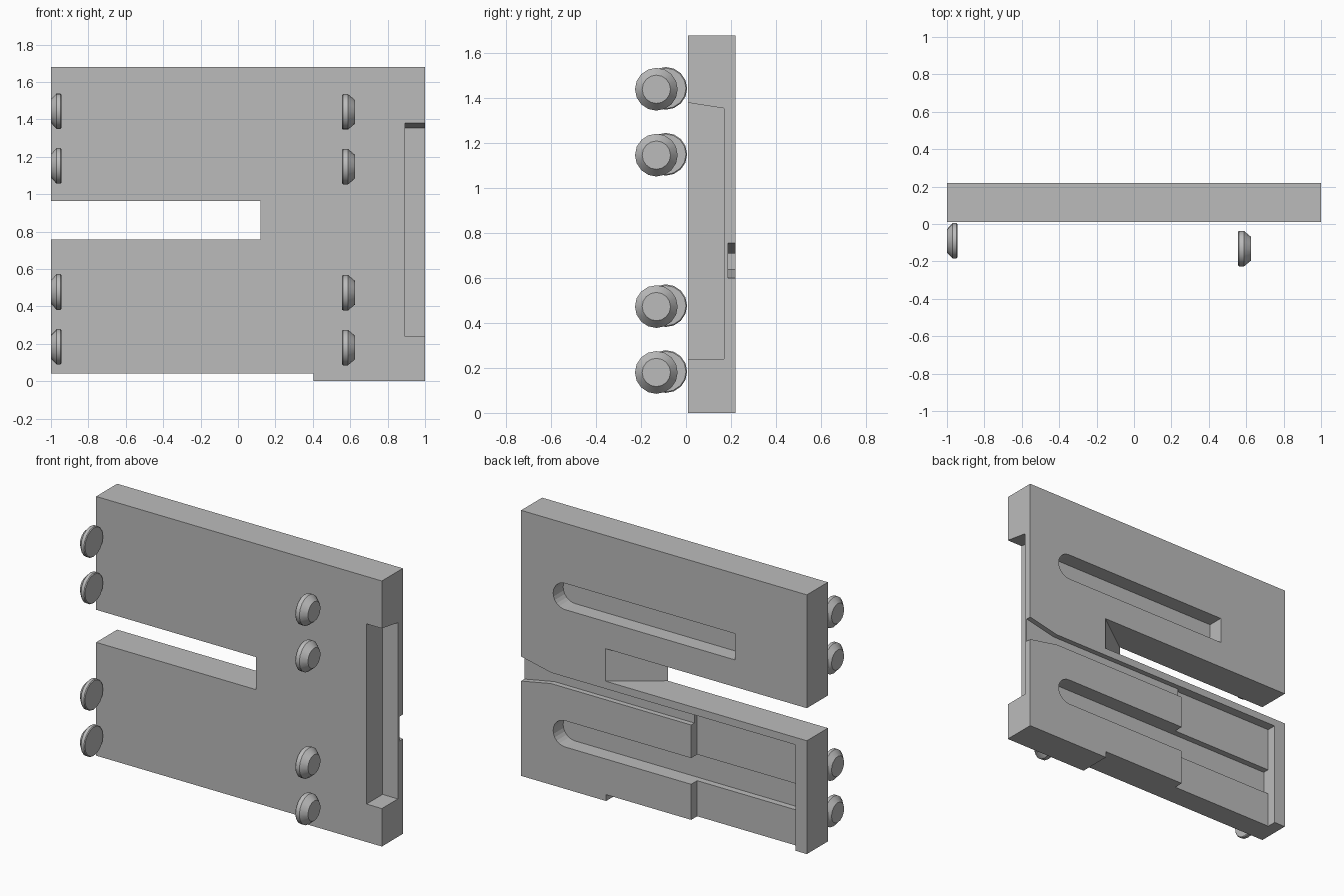
import bpy, bmesh, math

cube = bpy.data.objects.get("Cube")
if cube:
    bpy.data.objects.remove(cube, do_unlink=True)

grey = bpy.data.materials.new("plain_grey")
grey.use_nodes = True
grey.diffuse_color = (0.5, 0.5, 0.5, 1)
grey.node_tree.nodes["Principled BSDF"].inputs["Base Color"].default_value = (0.5, 0.5, 0.5, 1)

FRONT, BACK = 0.01, 0.22


def prism(name, points, axis, start, end):
    """Extrude a 2D outline along one axis."""
    place = {"x": lambda p, t: (t, p[0], p[1]),
             "y": lambda p, t: (p[0], t, p[1]),
             "z": lambda p, t: (p[0], p[1], t)}[axis]
    bm = bmesh.new()
    low = [bm.verts.new(place(p, start)) for p in points]
    high = [bm.verts.new(place(p, end)) for p in points]
    bm.faces.new(low)
    bm.faces.new(high)
    n = len(points)
    for i in range(n):
        j = (i + 1) % n
        bm.faces.new((low[i], low[j], high[j], high[i]))
    bmesh.ops.recalc_face_normals(bm, faces=bm.faces)
    mesh = bpy.data.meshes.new(name)
    bm.to_mesh(mesh)
    bm.free()
    mesh.materials.append(grey)
    obj = bpy.data.objects.new(name, mesh)
    bpy.context.collection.objects.link(obj)
    return obj


def cut(target, cutter):
    """Subtract the cutter, then discard it."""
    cutter.hide_render = True
    mod = target.modifiers.new("cut", "BOOLEAN")
    mod.operation = "DIFFERENCE"
    mod.solver = "EXACT"
    mod.object = cutter
    bpy.context.view_layer.objects.active = target
    bpy.ops.object.modifier_apply(modifier=mod.name)
    bpy.data.objects.remove(cutter, do_unlink=True)


def round_slot(x_end, x_round, bottom, top):
    """Slot outline with one square end and one round end."""
    r = (top - bottom) / 2
    arc = [(x_round - r + r * math.cos(a), bottom + r + r * math.sin(a))
           for a in (math.radians(-90 + 15 * i) for i in range(13))]
    return [(x_end, bottom)] + arc + [(x_end, top)]


# Plate with a stepped bottom edge
plate = prism("plate", [(-1, 0.04), (0.405, 0.04), (0.405, 0), (1, 0), (1, 1.68), (-1, 1.68)],
              "y", FRONT, BACK)

# Through slot with a slanted inner end
cut(plate, prism("through_slot", [(-1.2, -0.09), (-0.018, -0.09), (0.548, 0.32), (-1.2, 0.32)],
                 "z", 0.757, 0.963))

# Side recess, open to the front and the left side
cut(plate, prism("side_recess", [(-0.1, 0.24), (0.17, 0.24), (0.17, 1.355), (-0.1, 1.397)],
                 "x", 0.893, 1.2))

# Shallow lower recess on the back
cut(plate, prism("back_recess", [(-0.92, -0.2), (-0.19, -0.2), (-0.19, 0.71), (-0.92, 0.71)],
                 "y", BACK - 0.06, 0.4))

# Narrow groove on the back, flaring towards the side
cut(plate, prism("back_groove", [(-0.3, 0.64), (0.79, 0.64), (1, 0.6), (1.1, 0.6),
                                 (1.1, 0.755), (1, 0.755), (0.79, 0.709), (-0.3, 0.709)],
                 "y", BACK - 0.033, 0.4))

# Blind long slots on the back
for x_end, bottom in ((-0.497, 1.134), (-0.919, 0.265)):
    cut(plate, prism("long_slot", round_slot(x_end, 0.776, bottom, bottom + 0.166),
                     "y", BACK - 0.1, 0.4))


def button(name, x, y, z, direction):
    """Tapered round button lying along x."""
    bm = bmesh.new()
    rings = []
    for offset, radius in ((0, 0.09), (0.006, 0.095), (0.032, 0.095), (0.07, 0.063)):
        if direction < 0:
            offset *= 0.78
        rings.append([bm.verts.new((x + direction * offset, y + radius * math.cos(a),
                                    z + radius * math.sin(a)))
                      for a in (math.tau * i / 16 for i in range(16))])
    bm.faces.new(rings[0])
    bm.faces.new(rings[-1])
    for a, b in zip(rings, rings[1:]):
        for i in range(16):
            j = (i + 1) % 16
            bm.faces.new((a[i], a[j], b[j], b[i]))
    bmesh.ops.recalc_face_normals(bm, faces=bm.faces)
    mesh = bpy.data.meshes.new(name)
    bm.to_mesh(mesh)
    bm.free()
    mesh.materials.append(grey)
    obj = bpy.data.objects.new(name, mesh)
    bpy.context.collection.objects.link(obj)
    bpy.ops.object.select_all(action="DESELECT")
    obj.select_set(True)
    bpy.context.view_layer.objects.active = obj
    bpy.ops.object.shade_smooth_by_angle(angle=math.radians(28))


# Two columns of buttons in front of the plate
for i, z in enumerate((0.18, 0.473, 1.147, 1.44)):
    button(f"left_button_{i + 1}", 0.556, -0.132, z, 1)
    button(f"right_button_{i + 1}", -0.945, -0.09, z + 0.004, -1)
